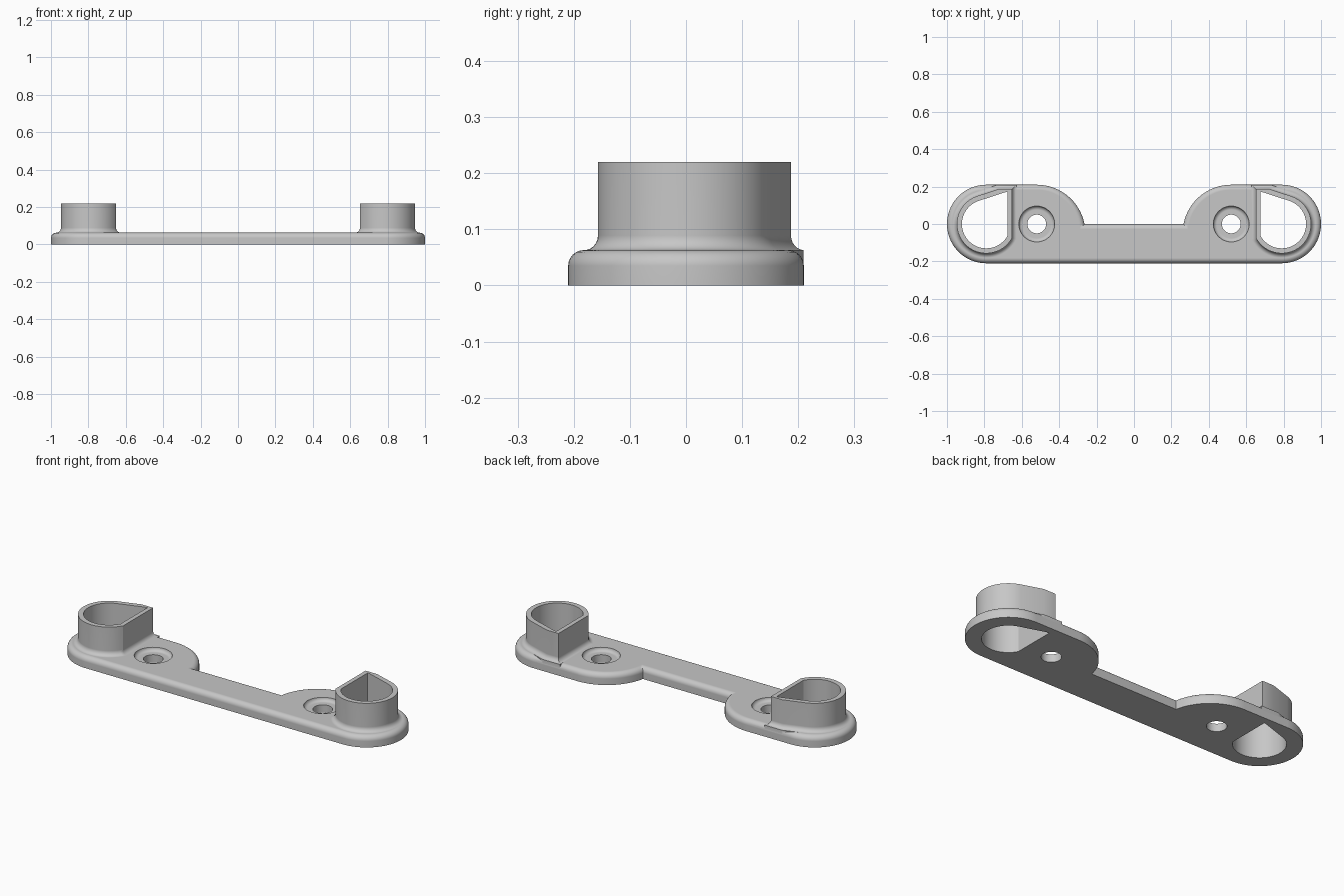
import bpy
import bmesh
from math import sin, cos, acos, asin, radians, degrees

if "Cube" in bpy.data.objects:
    bpy.data.objects.remove(bpy.data.objects["Cube"], do_unlink=True)

THICK = 0.063   # plate thickness
ROUND = 0.028   # rounding of the plate's top edge
FLARE = 0.024   # spread of the socket foot
TOP = 0.22      # height of the sockets
END_X = 0.79    # centre of the rounded ends
SCREW_X = 0.52  # centre of the screw holes
QUARTER = [radians(15 * i) for i in range(7)]

grey = bpy.data.materials.new("light_grey")
grey.use_nodes = True
colour = (0.57, 0.57, 0.57, 1)
grey.diffuse_color = colour
grey.node_tree.nodes["Principled BSDF"].inputs["Base Color"].default_value = colour


def arc(cx, cy, r, a0, a1, n):
    """Points along an arc, angles in degrees."""
    angles = [radians(a0 + (a1 - a0) * i / n) for i in range(n + 1)]
    return [(cx + r * cos(a), cy + r * sin(a)) for a in angles]


def loft(name, sections):
    """Closed solid through counter-clockwise (outline, z) sections, from low to high."""
    bm = bmesh.new()
    rings = [[bm.verts.new((x, y, z)) for x, y in pts] for pts, z in sections]
    n = len(rings[0])
    for low, high in zip(rings, rings[1:]):
        for i in range(n):
            j = (i + 1) % n
            bm.faces.new((low[i], low[j], high[j], high[i]))
    bm.faces.new(rings[0][::-1])
    bm.faces.new(rings[-1])
    bm.normal_update()
    mesh = bpy.data.meshes.new(name)
    bm.to_mesh(mesh)
    bm.free()
    mesh.materials.append(grey)
    obj = bpy.data.objects.new(name, mesh)
    bpy.context.collection.objects.link(obj)
    return obj


def combine(target, tool, operation):
    """Apply a boolean and discard the tool."""
    tool.hide_render = True
    mod = target.modifiers.new("combine", 'BOOLEAN')
    mod.operation = operation
    mod.solver = 'EXACT'
    mod.object = tool
    bpy.context.view_layer.objects.active = target
    bpy.ops.object.modifier_apply(modifier=mod.name)
    bpy.data.objects.remove(tool, do_unlink=True)


def plate_outline(d):
    """Plate outline moved inwards by d: round ends, two lobes, notch at the back."""
    lobe = 0.26 - d
    notch = degrees(asin((0.05 - d) / lobe))
    half = arc(END_X, 0, 0.21 - d, -90, 90, 40) + arc(SCREW_X, -0.05, lobe, 90, 180 - notch, 24)
    return half + [(-x, y) for x, y in reversed(half)]


def socket_outline(side, r, cut, cap):
    """Teardrop: circle with a straight inner side and a slanted back."""
    tilt = radians(18)
    pts = arc(0, 0, r, 108, 360 - degrees(acos(cut / r)), 40)
    pts += [(cut, cap), ((cap * cos(tilt) - r) / sin(tilt), cap)]
    return [(side * (END_X - x), y) for x, y in pts][::-side]


def socket_outer(side, d):
    return socket_outline(side, 0.157 + d, 0.138 + d, min(0.187 + d, 0.209))


def circle(cx, r):
    return arc(cx, 0, r, 0, 352.5, 47)


# Base plate with rounded top edge
levels = [(plate_outline(0), 0)]
levels += [(plate_outline(ROUND * (1 - cos(a))), THICK - ROUND * (1 - sin(a))) for a in QUARTER]
plate = loft("mounting_plate", levels)

for side in (-1, 1):
    # Teardrop socket with a flared foot
    levels = [(socket_outer(side, FLARE), 0.015)]
    levels += [(socket_outer(side, FLARE * (1 - cos(a))), 0.089 - 0.026 * sin(a))
               for a in reversed(QUARTER)]
    levels.append((socket_outer(side, 0), TOP))
    combine(plate, loft("socket", levels), 'UNION')

    # Opening through socket and plate
    bore = socket_outline(side, 0.13, 0.114, 0.171)
    combine(plate, loft("socket_bore", [(bore, -0.1), (bore, 0.4)]), 'DIFFERENCE')

    # Screw hole with a shallow dished recess
    cx = side * SCREW_X
    levels = [(circle(cx, 0.05), -0.1), (circle(cx, 0.05), THICK - 0.02)]
    levels += [(circle(cx, 0.076 + 0.02 * sin(a)), THICK - 0.02 * cos(a)) for a in QUARTER]
    levels.append((circle(cx, 0.096), 0.1))
    combine(plate, loft("screw_hole", levels), 'DIFFERENCE')

# Smooth curved faces, keep hard edges
for obj in bpy.context.selected_objects:
    obj.select_set(False)
plate.select_set(True)
bpy.context.view_layer.objects.active = plate
bpy.ops.object.shade_smooth_by_angle(angle=radians(30))
weighted = plate.modifiers.new("flat_face_normals", 'WEIGHTED_NORMAL')
weighted.keep_sharp = True
